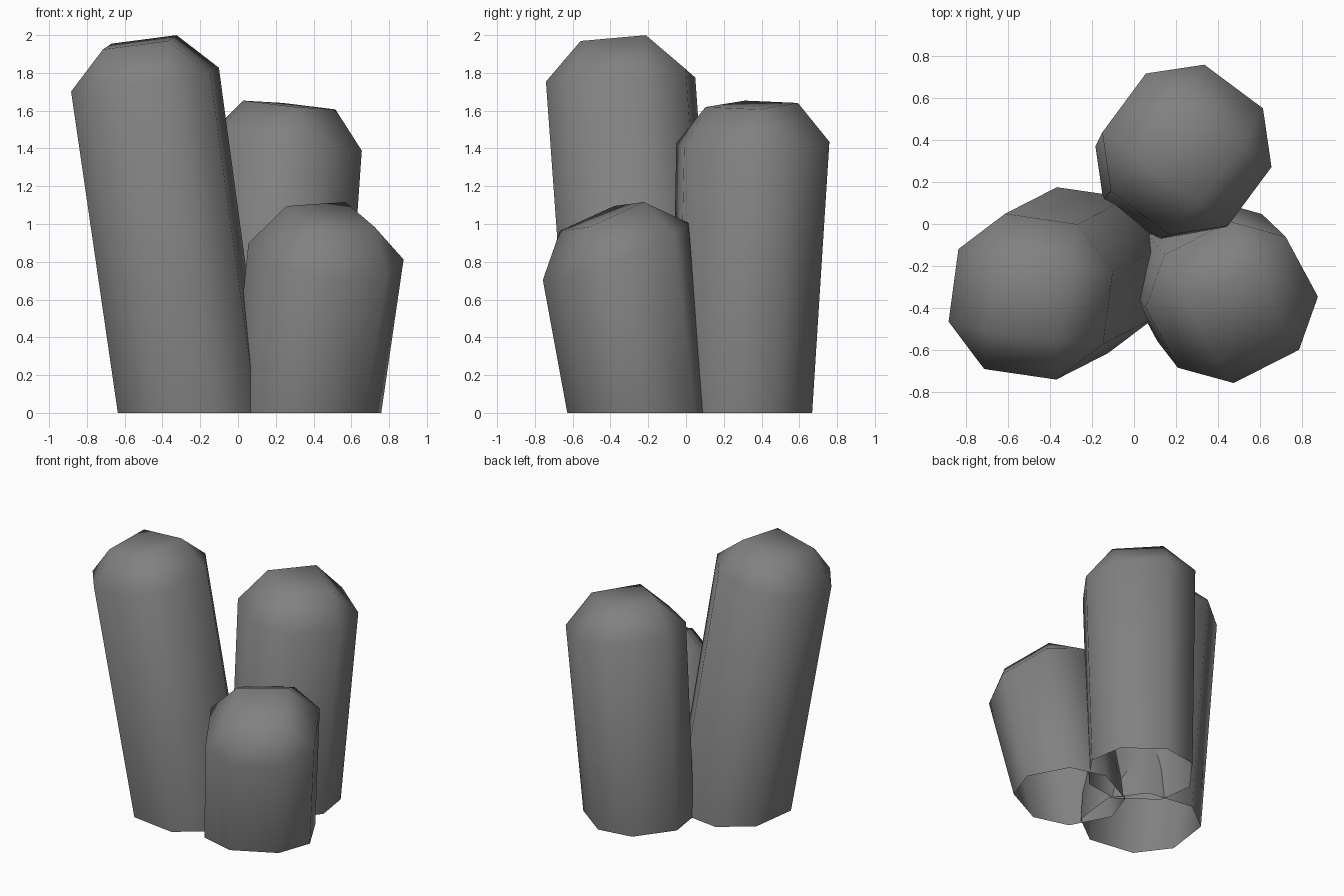
import bpy
import bmesh
from math import radians
from mathutils import Matrix, Vector

default = bpy.data.objects.get("Cube")
if default:
    bpy.data.objects.remove(default, do_unlink=True)

# Single stone colour
stone = bpy.data.materials.new("dark_grey_stone")
stone.use_nodes = True
grey = (0.22, 0.22, 0.22, 1)
stone.diffuse_color = grey
bsdf = next(n for n in stone.node_tree.nodes if n.type == 'BSDF_PRINCIPLED')
bsdf.inputs["Base Color"].default_value = grey
bsdf.inputs["Roughness"].default_value = 0.8

WIDTH, BEVEL = 0.75, 0.2
SHOULDER = WIDTH / 2 - BEVEL


def pillar(name, top, normal, turn, base, base_scale):
    """Bevelled block with a tilted cap, stretched down to an open base."""
    bm = bmesh.new()
    bmesh.ops.create_cube(bm, size=WIDTH)
    bmesh.ops.bevel(bm, geom=bm.edges[:], offset=BEVEL, segments=1,
                    affect='EDGES', profile=0.5)
    # Open the underside
    underside = [v for v in bm.verts if v.co.z < -SHOULDER - 0.05]
    bmesh.ops.delete(bm, geom=underside, context='VERTS')

    tilt = Vector((0, 0, 1)).rotation_difference(Vector(normal)).to_matrix()
    turned = tilt @ Matrix.Rotation(radians(turn), 3, 'Z')
    for v in bm.verts:
        if v.co.z < 0:
            # Base ring, flattened onto the ground
            ring = turned @ Vector((v.co.x, v.co.y, 0))
            v.co = (base[0] + ring.x * base_scale,
                    base[1] + ring.y * base_scale, 0)
        else:
            v.co = Vector(top) + turned @ (v.co - Vector((0, 0, WIDTH / 2)))
    bmesh.ops.recalc_face_normals(bm, faces=bm.faces[:])
    for f in bm.faces:
        f.smooth = True

    mesh = bpy.data.meshes.new(name)
    bm.to_mesh(mesh)
    bm.free()
    mesh.materials.append(stone)
    obj = bpy.data.objects.new(name, mesh)
    bpy.context.collection.objects.link(obj)
    return obj


# Three leaning stone pillars
pillar("tall_pillar", (-0.52, -0.36, 1.962), (-0.14, -0.07, 1), -8,
       (-0.245, -0.22), 1.0)
pillar("back_pillar", (0.272, 0.348, 1.63), (0.1, -0.03, 1), 53.4,
       (0.187, 0.295), 0.92)
pillar("short_pillar", (0.49, -0.445, 1.04), (0.13, -0.39, 1), 27.6,
       (0.36, -0.255), 0.97)
